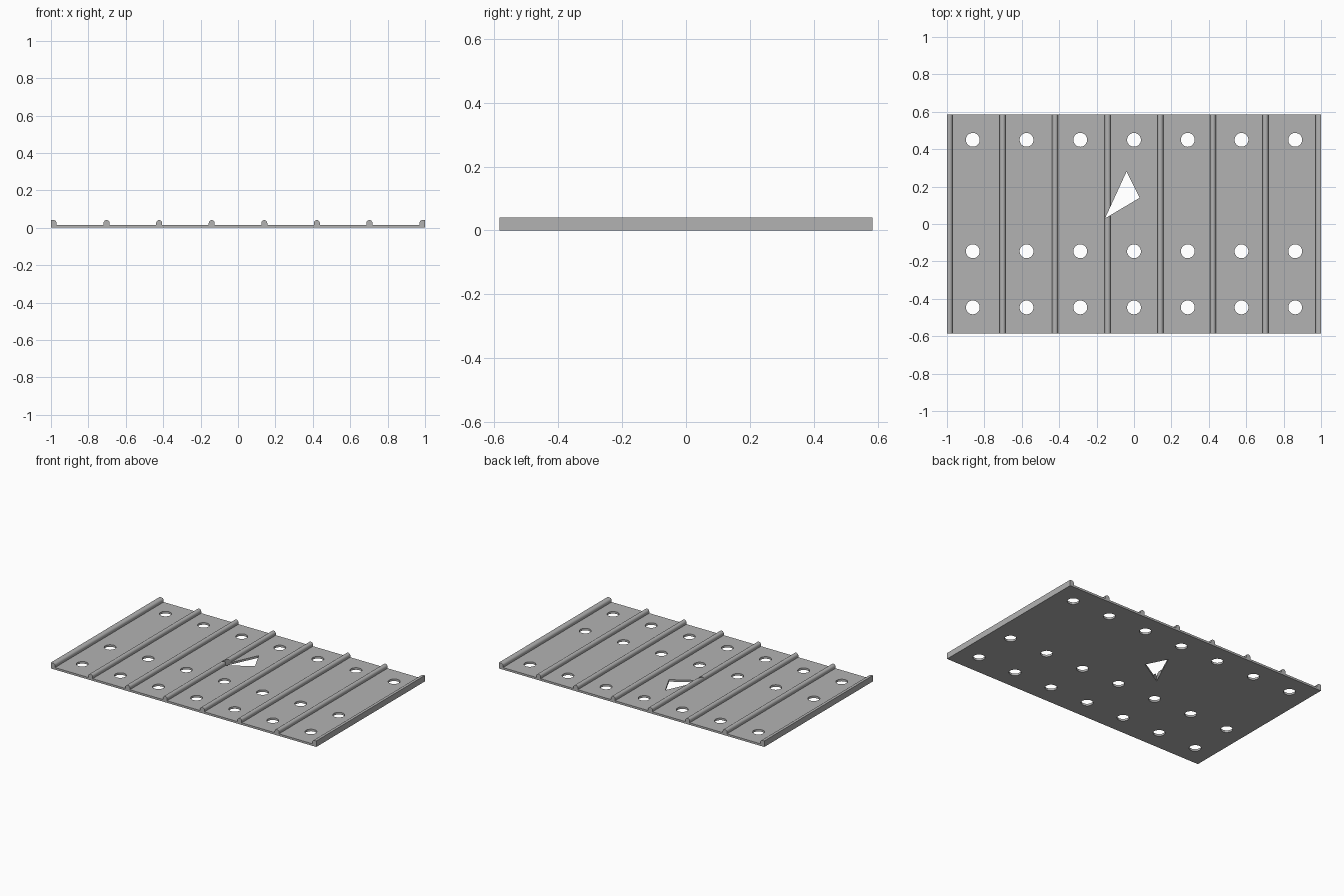
import bpy, bmesh, math

old = bpy.data.objects.get("Cube")
if old:
    bpy.data.objects.remove(old, do_unlink=True)

HALF_Y = 0.585
PLATE_Z, RIB_Z, RIB_R = 0.014, 0.041, 0.016
EDGE_W = 0.03
RIB_STEP, HOLE_STEP, HOLE_R = 0.281, 0.2873, 0.037

grey = bpy.data.materials.new("steel grey")
grey.use_nodes = True
colour = (0.45, 0.45, 0.45, 1)
grey.diffuse_color = colour
grey.node_tree.nodes["Principled BSDF"].inputs["Base Color"].default_value = colour


def arc(cx, start, end, steps):
    """Points of a rounded rib top, angles in degrees."""
    for i in range(steps + 1):
        a = math.radians(start + (end - start) * i / steps)
        yield cx + RIB_R * math.cos(a), RIB_Z - RIB_R + RIB_R * math.sin(a)


def prism(name, points, to_world, depth):
    """Extrude a closed outline into a solid object."""
    bm = bmesh.new()
    face = bm.faces.new([bm.verts.new(to_world(u, v)) for u, v in points])
    new = bmesh.ops.extrude_face_region(bm, geom=[face])["geom"]
    verts = [g for g in new if isinstance(g, bmesh.types.BMVert)]
    bmesh.ops.translate(bm, verts=verts, vec=depth)
    bmesh.ops.recalc_face_normals(bm, faces=bm.faces)
    mesh = bpy.data.meshes.new(name)
    bm.to_mesh(mesh)
    bm.free()
    obj = bpy.data.objects.new(name, mesh)
    bpy.context.collection.objects.link(obj)
    mesh.materials.append(grey)
    return obj


# Cross-section: edge rib, six round ribs, edge rib
inner = 1 - EDGE_W
section = [(1, 0), (1, RIB_Z)]
section += list(arc(inner + RIB_R, 90, 180, 6)) + [(inner, PLATE_Z)]
for i in range(6):
    cx = (2.5 - i) * RIB_STEP
    section.append((cx + RIB_R, PLATE_Z))
    section += list(arc(cx, 0, 180, 12))
    section.append((cx - RIB_R, PLATE_Z))
section += [(-inner, PLATE_Z)] + list(arc(-inner - RIB_R, 0, 90, 6))
section += [(-1, RIB_Z), (-1, 0)]
plate = prism("ribbed_plate", section, lambda u, v: (u, -HALF_Y, v), (0, 2 * HALF_Y, 0))


def cutter(name, points):
    return prism(name, points, lambda u, v: (u, v, -0.1), (0, 0, 0.3))


# Round holes in three rows, and a plain triangular opening
cutters = []
for y in (0.45, -0.146, -0.446):
    for i in range(7):
        ring = [((i - 3) * HOLE_STEP + HOLE_R * math.cos(k * math.tau / 32),
                 y + HOLE_R * math.sin(k * math.tau / 32)) for k in range(32)]
        cutters.append(cutter("hole_cutter", ring))
cutters.append(cutter("opening_cutter", [(-0.155, 0.03), (0.03, 0.14), (-0.04, 0.28)]))

bpy.context.view_layer.objects.active = plate
for c in cutters:
    c.hide_render = True
    mod = plate.modifiers.new("cut", 'BOOLEAN')
    mod.operation, mod.solver, mod.object = 'DIFFERENCE', 'EXACT', c
    bpy.ops.object.modifier_apply(modifier=mod.name)
    bpy.data.objects.remove(c, do_unlink=True)

# Smooth the rounded ribs and holes, keeping edges sharp
bpy.ops.object.select_all(action='DESELECT')
plate.select_set(True)
bpy.ops.object.shade_smooth_by_angle(angle=math.radians(30))
